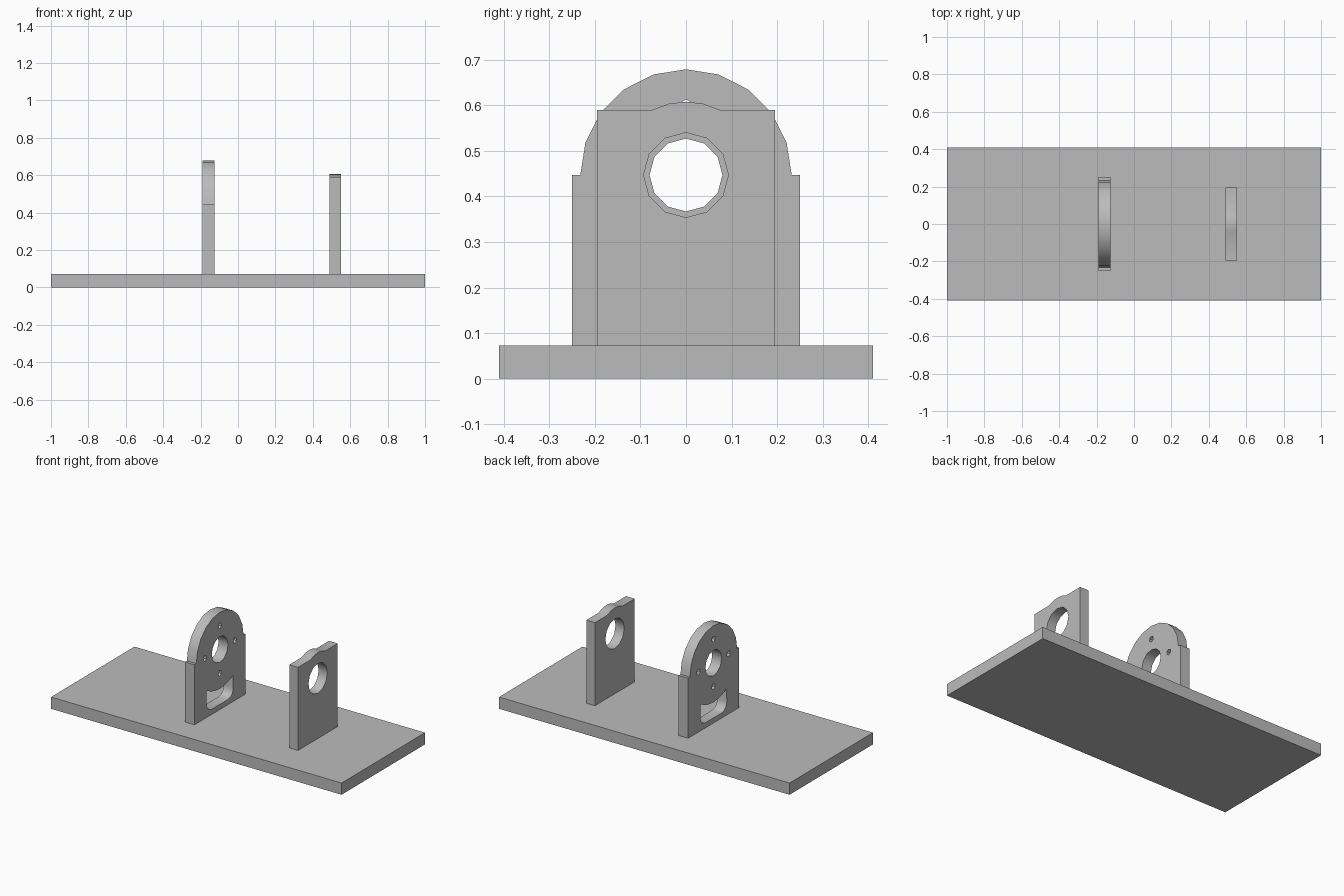
import bpy, bmesh
from math import sin, cos, radians

if "Cube" in bpy.data.objects:
    bpy.data.objects.remove(bpy.data.objects["Cube"])

GREY = (0.5, 0.5, 0.5, 1)
metal = bpy.data.materials.new("plain grey")
metal.use_nodes = True
metal.diffuse_color = GREY
metal.node_tree.nodes["Principled BSDF"].inputs["Base Color"].default_value = GREY

BASE_TOP = 0.073
AXIS = 0.447


def arc(y, z, radius, start, end, steps):
    """Points of an arc in the y-z plane, angles in degrees."""
    angles = [radians(start + (end - start) * i / steps) for i in range(steps + 1)]
    return [(y + radius * cos(a), z + radius * sin(a)) for a in angles]


def circle(y, z, radius, sides):
    return arc(y, z, radius, 90, 450, sides)[:-1]


def plate(name, x, thickness, loops):
    """Upright plate from an outline followed by its openings."""
    bm = bmesh.new()
    for loop in loops:
        verts = [bm.verts.new((0, y, z)) for y, z in loop]
        for i, v in enumerate(verts):
            bm.edges.new((verts[i - 1], v))
    bmesh.ops.triangle_fill(bm, edges=bm.edges[:], use_beauty=True, normal=(1, 0, 0))
    bmesh.ops.recalc_face_normals(bm, faces=bm.faces[:])
    mesh = bpy.data.meshes.new(name)
    bm.to_mesh(mesh)
    bm.free()
    mesh.materials.append(metal)
    obj = bpy.data.objects.new(name, mesh)
    obj.location.x = x
    bpy.context.collection.objects.link(obj)
    bpy.ops.object.select_all(action='DESELECT')
    obj.select_set(True)
    bpy.context.view_layer.objects.active = obj
    solid = obj.modifiers.new("thickness", 'SOLIDIFY')
    solid.thickness = thickness
    solid.offset = 0
    bpy.ops.object.modifier_apply(modifier=solid.name)
    bpy.ops.object.shade_smooth_by_angle(angle=radians(40))
    return obj


# Flat base
bpy.ops.mesh.primitive_cube_add(size=1, location=(0, 0, BASE_TOP / 2))
base = bpy.context.object
base.name = "base_plate"
base.scale = (2, 0.82, BASE_TOP)
base.data.materials.append(metal)

# Round-topped mounting plate with shoulders, bore, screw holes and curved slot
outline = [(-0.25, BASE_TOP), (0.25, BASE_TOP), (0.25, AXIS)]
outline += arc(0, AXIS, 0.232, 0, 180, 10) + [(-0.25, AXIS)]
slot = arc(0, AXIS, 0.245, 238, 302, 6)
slot += arc(0.08, 0.155, 0.05, 0, -90, 3) + arc(-0.08, 0.155, 0.05, -90, -180, 3)
screws = [circle(y, AXIS + z, 0.018, 6)
          for y, z in ((0, 0.148), (0, -0.148), (0.148, 0), (-0.148, 0))]
plate("mounting_plate", -0.157, 0.065,
      [outline, circle(0, AXIS, 0.08, 12), slot] + screws)

# Square bearing plate with a low hump over its bore
outline = [(-0.195, BASE_TOP), (0.195, BASE_TOP), (0.195, 0.59)]
outline += arc(0, AXIS, 0.161, 62.5, 117.5, 4) + [(-0.195, 0.59)]
plate("bearing_plate", 0.52, 0.06, [outline, circle(0, AXIS, 0.093, 12)])
